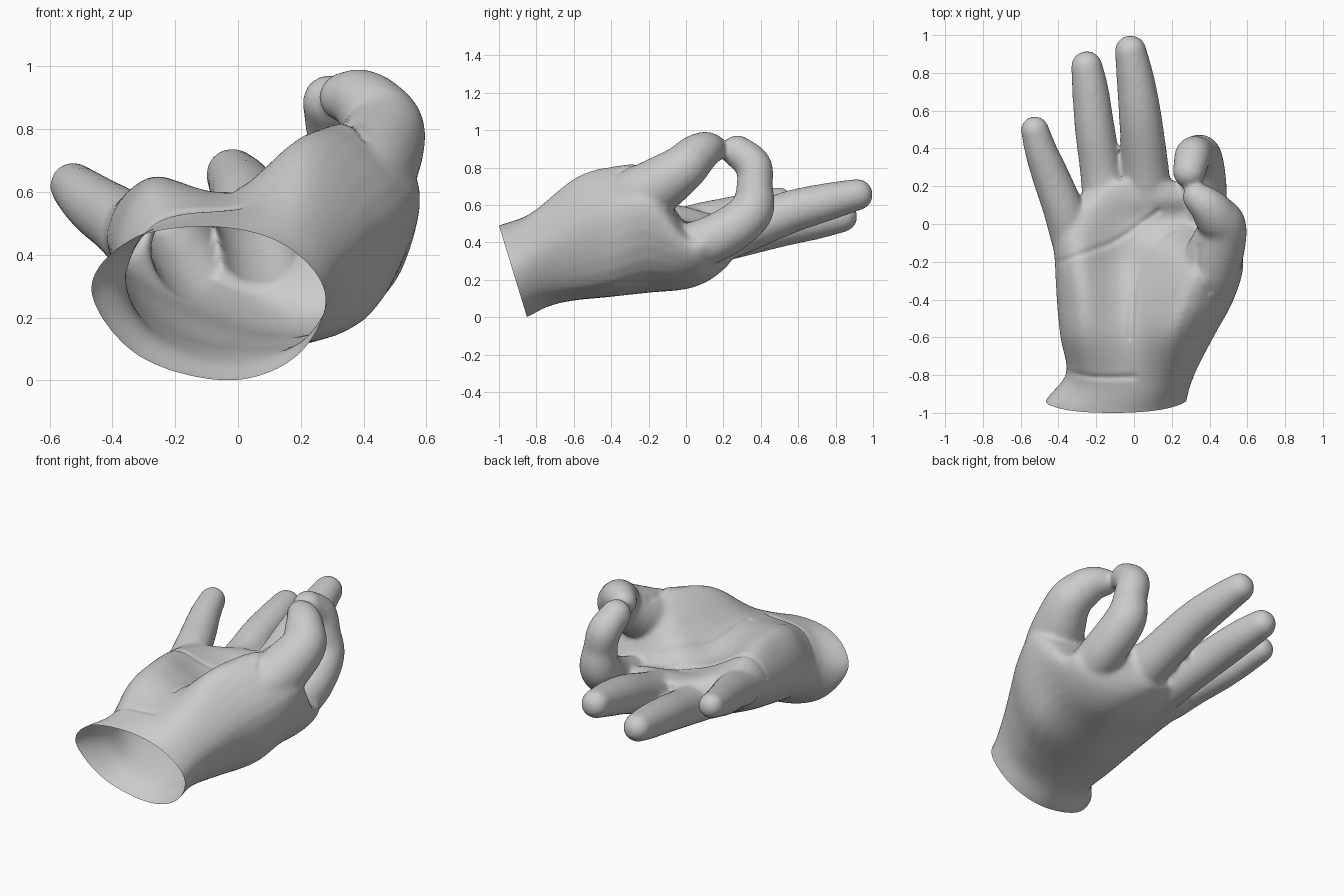
import bpy, bmesh, math
from mathutils import Vector
from mathutils.geometry import intersect_point_line

if "Cube" in bpy.data.objects:
    bpy.data.objects.remove(bpy.data.objects["Cube"])


def spline(pts, steps, closed=False):
    """Catmull-Rom resampling of points of any dimension."""
    n = len(pts)
    pts = [Vector(p) for p in pts]
    get = (lambda i: pts[i % n]) if closed else (lambda i: pts[max(0, min(n - 1, i))])
    out = []
    for i in range(n if closed else n - 1):
        a, b, c, d = (get(i + k) for k in (-1, 0, 1, 2))
        for s in range(steps):
            t = s / steps
            out.append(0.5 * (2 * b + (c - a) * t + (2 * a - 5 * b + 4 * c - d) * t * t
                              + (3 * b - a - 3 * c + d) * t ** 3))
    return out if closed else out + [pts[-1]]


bm = bmesh.new()

# Palm: (y, tilt) and eight (x, z) points per section,
# left, top left, top middle, top right, right, bottom right, bottom, bottom left
sections = [
    ((-0.925, 0.31), (-.47, .29, -.34, .45, -.08, .49, .15, .43, .28, .27, .19, .08, -.03, .0, -.32, .08)),
    ((-0.78, 0.2), (-.36, .32, -.26, .50, -.03, .54, .20, .53, .32, .35, .21, .13, -.03, .055, -.27, .14)),
    ((-0.60, 0.0), (-.39, .40, -.28, .62, -.02, .60, .22, .74, .42, .49, .29, .16, -.03, .09, -.29, .19)),
    ((-0.40, 0.0), (-.41, .43, -.28, .65, -.02, .58, .28, .805, .525, .57, .40, .19, .0, .11, -.28, .22)),
    ((-0.20, 0.0), (-.42, .45, -.30, .63, -.02, .53, .34, .79, .58, .61, .44, .25, .10, .13, -.27, .26)),
    ((0.0, 0.0), (-.43, .47, -.30, .59, -.05, .52, .25, .50, .52, .41, .42, .23, .15, .15, -.25, .29)),
    ((0.13, 0.0), (-.30, .46, -.22, .55, -.05, .54, .20, .53, .46, .42, .39, .27, .15, .20, -.20, .32)),
    ((0.23, 0.0), (-.22, .43, -.14, .52, .0, .54, .12, .54, .20, .45, .15, .32, .05, .28, -.10, .34)),
]
cut_normal = Vector((0, -0.49, -0.15)).normalized()
rings = []
for (y, tilt), v in sections:
    loop = spline(list(zip(v[::2], v[1::2])), 5, closed=True)
    rings.append([Vector((p.x, y + tilt * (0.25 - p.y), p.y)) for p in loop])
# run the wrist past its opening so it can be cut cleanly
rings.insert(0, [p + cut_normal * 0.08 for p in rings[0]])
columns = [spline(col, 5) for col in zip(*rings)]
verts = [[bm.verts.new(p) for p in col] for col in columns]
for i, col in enumerate(verts):
    nxt = verts[(i + 1) % len(verts)]
    for j in range(len(col) - 1):
        bm.faces.new((col[j], col[j + 1], nxt[j + 1], nxt[j]))
bm.faces.new([c[0] for c in verts])
bm.faces.new([c[-1] for c in reversed(verts)])
bmesh.ops.recalc_face_normals(bm, faces=bm.faces)

# Fingers: x, y, z, radius from the knuckle to the tip
fingers = {
    "thumb": [(.35, -.36, .60, .14), (.405, -.22, .66, .16), (.468, -.03, .785, .13),
              (.43, .045, .857, .115), (.385, .10, .895, .097), (.335, .14, .902, .078)],
    "index": [(.35, -.02, .36, .13), (.365, .18, .435, .128), (.352, .345, .56, .118),
              (.335, .367, .70, .098), (.312, .36, .81, .098), (.292, .275, .887, .087)],
    "middle": [(.07, .05, .375, .14), (.062, .28, .455, .125), (.035, .55, .56, .115),
               (.01, .75, .615, .102), (-.018, .915, .655, .085)],
    "ring": [(-.14, .05, .39, .13), (-.175, .28, .43, .112), (-.207, .50, .48, .107),
             (-.23, .70, .515, .098), (-.25, .833, .537, .084)],
    "little": [(-.33, -.08, .46, .11), (-.375, .08, .505, .108), (-.44, .25, .548, .099),
               (-.49, .38, .588, .087), (-.525, .497, .62, .075)],
}
for path in fingers.values():
    for p in spline(path, 9):
        made = bmesh.ops.create_icosphere(bm, subdivisions=3, radius=p[3])
        bmesh.ops.translate(bm, verts=made["verts"], vec=p.xyz)

mesh = bpy.data.meshes.new("hand")
bm.to_mesh(mesh)
bm.free()
hand = bpy.data.objects.new("hand", mesh)
bpy.context.collection.objects.link(hand)
bpy.context.view_layer.objects.active = hand
hand.select_set(True)

# Fuse palm and fingers into one skin
remesh = hand.modifiers.new("fuse", 'REMESH')
remesh.mode = 'VOXEL'
remesh.voxel_size = 0.013
smooth = hand.modifiers.new("soften", 'SMOOTH')
smooth.factor = 0.5
smooth.iterations = 12
for name in ("fuse", "soften"):
    bpy.ops.object.modifier_apply(modifier=name)

# Palm creases, pressed into the upward facing skin
creases = [
    [(.21, -.03), (.12, -.09), (.04, -.22), (.0, -.36), (-.02, -.6)],
    [(-.42, -.21), (-.25, -.15), (-.08, -.08), (.13, .07)],
    [(-.36, -.78), (-.22, -.81), (.0, -.81)],
    [(.34, -.12), (.34, -.23), (.40, -.36)],
]
segments = []
for line in creases:
    pts = [p.to_3d() for p in spline(line, 3)]
    segments += list(zip(pts, pts[1:]))

bm = bmesh.new()
bm.from_mesh(hand.data)
bm.normal_update()
for v in bm.verts:
    if v.normal.z < 0.2 or v.co.y > 0.15:
        continue
    flat = Vector((v.co.x, v.co.y, 0))
    best = 1.0
    for a, b in segments:
        if (flat - a).length < 0.15:
            q, t = intersect_point_line(flat, a, b)
            q = a.lerp(b, max(0, min(1, t)))
            best = min(best, (flat - q).length)
    v.co.z -= 0.009 * math.exp(-(best / 0.014) ** 2)

# Open the wrist
bmesh.ops.bisect_plane(bm, geom=bm.verts[:] + bm.edges[:] + bm.faces[:],
                       plane_co=(0, -1.0, 0.49), plane_no=cut_normal, clear_outer=True)
bm.to_mesh(hand.data)
bm.free()

# Plain skin colour
skin = bpy.data.materials.new("light grey")
skin.diffuse_color = (0.6, 0.6, 0.6, 1)
skin.use_nodes = True
skin.node_tree.nodes["Principled BSDF"].inputs["Base Color"].default_value = skin.diffuse_color
hand.data.materials.clear()
hand.data.materials.append(skin)
bpy.ops.object.shade_smooth_by_angle(angle=math.radians(60))
